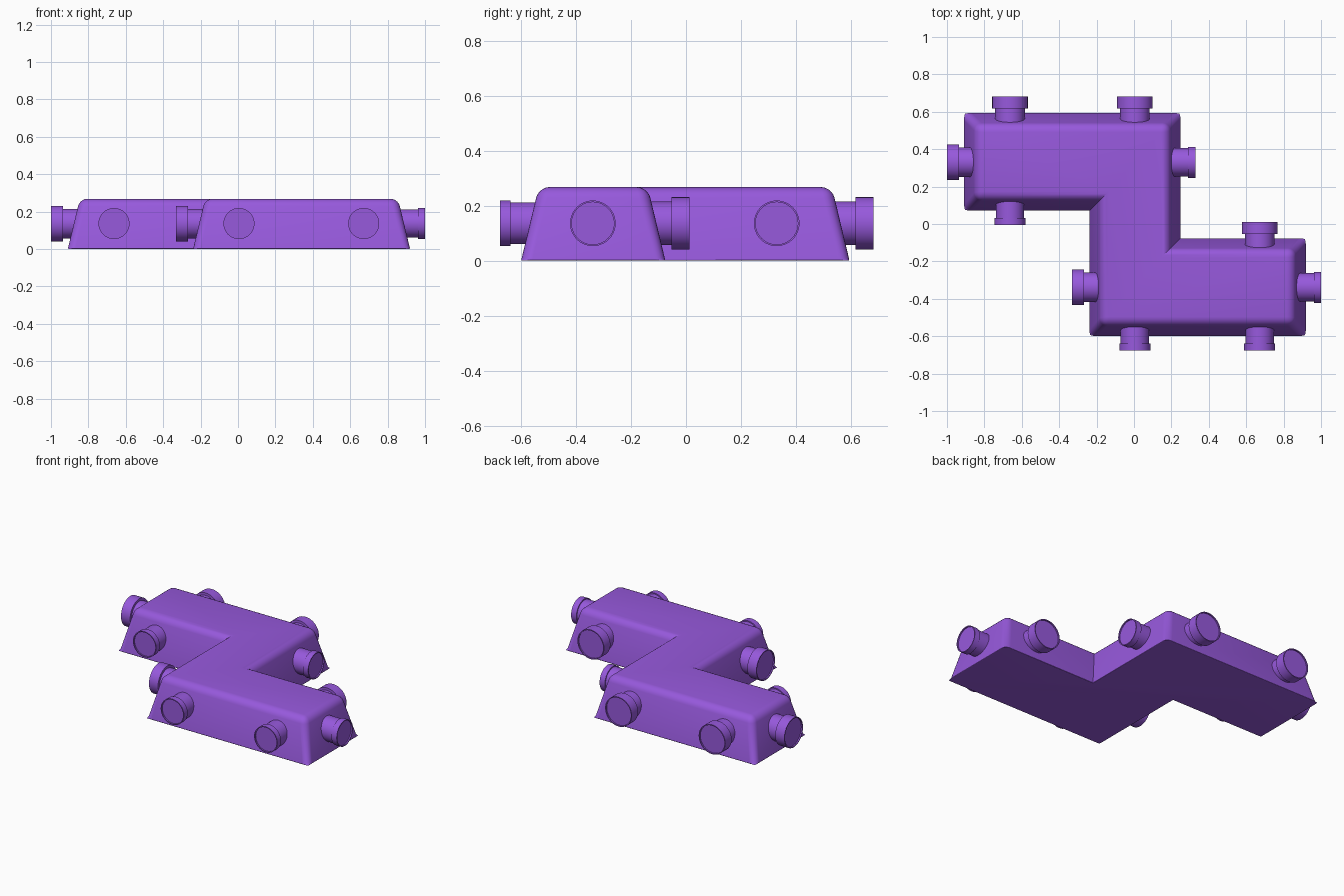
import bpy, bmesh, math
from mathutils import Vector, Matrix

if "Cube" in bpy.data.objects:
    bpy.data.objects.remove(bpy.data.objects["Cube"])

purple = bpy.data.materials.new("purple")
purple.use_nodes = True
COLOUR = (0.31, 0.10, 0.72, 1)
purple.diffuse_color = COLOUR
purple.node_tree.nodes["Principled BSDF"].inputs["Base Color"].default_value = COLOUR

HEIGHT, SLANT, AXIS_Z = 0.268, 0.064, 0.136


def add_object(name, bm):
    bmesh.ops.recalc_face_normals(bm, faces=bm.faces)
    mesh = bpy.data.meshes.new(name)
    bm.to_mesh(mesh)
    bm.free()
    mesh.materials.append(purple)
    obj = bpy.data.objects.new(name, mesh)
    bpy.context.collection.objects.link(obj)
    bpy.context.view_layer.objects.active = obj
    bpy.ops.object.select_all(action="DESELECT")
    obj.select_set(True)
    return obj


# Stepped body with slanted sides, outline counter-clockwise
outline = [Vector(p) for p in ((-0.24, -0.6), (0.92, -0.6), (0.92, -0.075), (0.25, -0.075),
                               (0.25, 0.595), (-0.91, 0.595), (-0.91, 0.07), (-0.24, 0.07))]
count = len(outline)
bm = bmesh.new()
weight = bm.edges.layers.float.new("bevel_weight_edge")
bottom, top, convex = [], [], []
for i, p in enumerate(outline):
    before = (p - outline[i - 1]).normalized()
    after = (outline[(i + 1) % count] - p).normalized()
    inward = Vector((-before.y - after.y, before.x + after.x)) * SLANT
    convex.append(before.cross(after) > 0)
    bottom.append(bm.verts.new((p.x, p.y, 0)))
    top.append(bm.verts.new((p.x + inward.x, p.y + inward.y, HEIGHT)))
bm.faces.new(top)
bm.faces.new(bottom[::-1])
for i in range(count):
    j = (i + 1) % count
    bm.faces.new((bottom[i], bottom[j], top[j], top[i]))
for i in range(count):
    j = (i + 1) % count
    bm.edges.get((top[i], top[j]))[weight] = 1.0
    bm.edges.get((bottom[i], bottom[j]))[weight] = 0.15
    bm.edges.get((bottom[i], top[i]))[weight] = 1.0 if convex[i] else 0.0
body = add_object("body", bm)
bevel = body.modifiers.new("rounded edges", "BEVEL")
bevel.limit_method = "WEIGHT"
bevel.width = 0.04
bevel.segments = 5
bpy.ops.object.modifier_apply(modifier=bevel.name)
bpy.ops.object.shade_smooth_by_angle(angle=math.radians(30))


# Connectors: a neck, a wider head and a shallow recess in the end
def connector(name, tip, direction, neck, head, head_length):
    rim = head - 0.006
    profile = [(0, -0.17), (neck, -0.17), (neck, -head_length), (head, -head_length),
               (head, 0), (rim, 0), (rim, -0.008), (0, -0.008)]
    bm = bmesh.new()
    verts = [bm.verts.new((r, 0, z)) for r, z in profile]
    edges = [bm.edges.new(pair) for pair in zip(verts, verts[1:])]
    bmesh.ops.spin(bm, geom=verts + edges, axis=(0, 0, 1), cent=(0, 0, 0),
                   angle=math.tau, steps=40)
    bmesh.ops.remove_doubles(bm, verts=bm.verts, dist=0.0001)
    turn = Vector((0, 0, 1)).rotation_difference(Vector(direction)).to_matrix().to_4x4()
    bm.transform(Matrix.Translation((tip[0], tip[1], AXIS_Z)) @ turn)
    add_object(name, bm)
    bpy.ops.object.shade_smooth_by_angle(angle=math.radians(30))


LARGE = (0.079, 0.095, 0.065)
SMALL = (0.076, 0.083, 0.038)
groups = (
    ("back", (0, 1, 0), LARGE, ((-0.663, 0.682), (0.005, 0.682), (0.672, 0.012))),
    ("front", (0, -1, 0), SMALL, ((-0.663, -0.006), (0.005, -0.677), (0.672, -0.677))),
    ("left", (1, 0, 0), SMALL, ((0.328, 0.33), (1.0, -0.339))),
    ("right", (-1, 0, 0), LARGE, ((-1.0, 0.33), (-0.332, -0.339))),
)
for side, direction, size, tips in groups:
    for number, tip in enumerate(tips, 1):
        connector(f"{side}_connector_{number}", tip, direction, *size)
